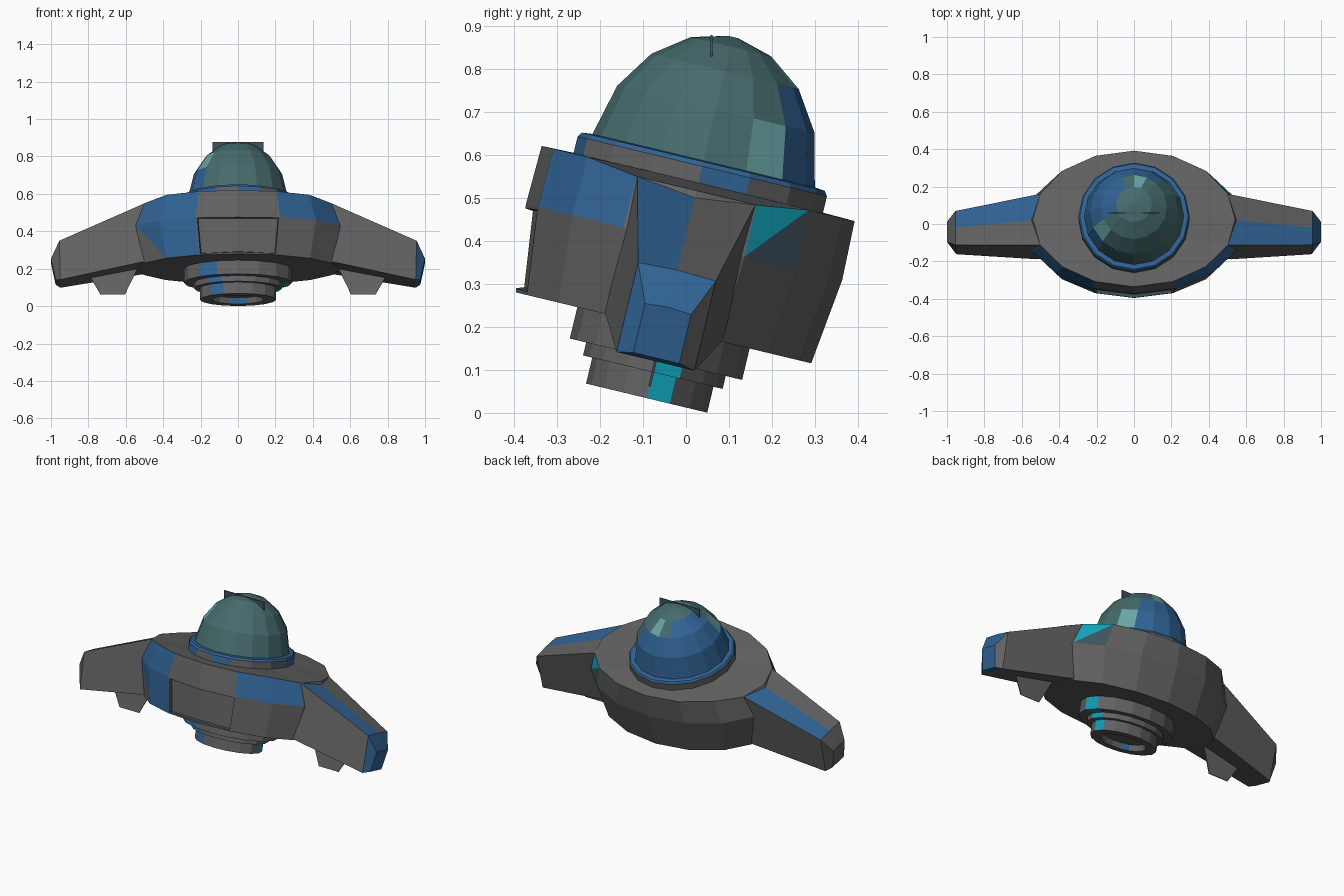
import bpy, bmesh, math
from mathutils import Matrix, Vector

if "Cube" in bpy.data.objects:
    bpy.data.objects.remove(bpy.data.objects["Cube"])

TILT = Matrix.Rotation(math.radians(-13.5), 4, 'X')   # nose-up attitude
CV = -0.097                                           # ship axis, along its own length
N = 16

COLOURS = {
    "grey": (0.122, 0.122, 0.122),
    "blue": (0.030, 0.125, 0.300),
    "glass_teal": (0.061, 0.145, 0.150),
    "pale_teal": (0.14, 0.38, 0.38),
    "cyan": (0.005, 0.36, 0.48),
    "slate": (0.048, 0.085, 0.115),
}
NAMES = list(COLOURS)
MATS = []
for name, c in COLOURS.items():
    m = bpy.data.materials.new(name)
    m.diffuse_color = (*c, 1)
    m.use_nodes = True
    m.node_tree.nodes["Principled BSDF"].inputs["Base Color"].default_value = m.diffuse_color
    MATS.append(m)


def finish(name, bm, tilt=True):
    bmesh.ops.recalc_face_normals(bm, faces=bm.faces[:])
    if tilt:
        bmesh.ops.transform(bm, matrix=TILT, verts=bm.verts[:])
    me = bpy.data.meshes.new(name)
    bm.to_mesh(me)
    bm.free()
    for m in MATS:
        me.materials.append(m)
    ob = bpy.data.objects.new(name, me)
    bpy.context.collection.objects.link(ob)
    return ob


def ellipse(a, b, w):
    """One ring of points around the ship axis."""
    return [Vector((a * math.cos(2 * math.pi * i / N),
                    CV + b * math.sin(2 * math.pi * i / N), w)) for i in range(N)]


def loft(rings, colour, splits=None, caps=("grey", "grey")):
    """Skin rings; colour(row, col) picks each face, splits holds two-colour quads."""
    bm = bmesh.new()
    vs = [[bm.verts.new(p) for p in r] for r in rings]
    n = len(rings[0])
    grid = {}

    def add(pts, col):
        f = bm.faces.new(pts)
        f.material_index = NAMES.index(col)
        return f
    for r in range(len(vs) - 1):
        for i in range(n):
            j = (i + 1) % n
            a, b, c, d = vs[r][i], vs[r][j], vs[r + 1][j], vs[r + 1][i]
            if splits and (r, i) in splits:
                up, low, flip = splits[(r, i)]
                add((b, c, d) if flip else (a, c, d), up)
                add((a, b, d) if flip else (a, b, c), low)
            else:
                grid[r, i] = add((a, b, c, d), colour(r, i))
    if caps[0]:
        add(vs[0][::-1], caps[0])
    if caps[1]:
        add(vs[-1], caps[1])
    bmesh.ops.recalc_face_normals(bm, faces=bm.faces[:])
    return bm, grid


# Hull: faceted elliptical body with a recessed front panel
def hull_colour(r, i):
    blue = (r == 1 and i in (9, 10, 13, 14)) or (r == 0 and i == 10)
    return "blue" if blue else "grey"


rings = [ellipse(0.545, 0.353, 0.18), ellipse(0.59, 0.378, 0.385),
         ellipse(0.541, 0.374, 0.525), ellipse(0.29, 0.29, 0.527)]
for p in rings[2]:
    if abs(p.x) > 0.45:
        p.z = 0.508
bm, grid = loft(rings, hull_colour,
                {(1, 1): ("cyan", "slate", False), (0, 9): ("blue", "grey", True)})
panel = [grid[0, 11], grid[0, 12]]
rim = bmesh.ops.inset_region(bm, faces=panel, thickness=0.010, depth=0.0)["faces"]
wall = bmesh.ops.inset_region(bm, faces=panel, thickness=0.004, depth=-0.018)["faces"]
for f in wall:
    f.material_index = NAMES.index("slate")
finish("hull", bm)

# Collar under the canopy
bm, _ = loft([ellipse(0.298, 0.298, 0.520), ellipse(0.298, 0.298, 0.566),
              ellipse(0.290, 0.290, 0.577), ellipse(0.262, 0.262, 0.580)],
             lambda r, i: "blue" if r or i in (0, 9, 10, 12) else "grey",
             caps=("grey", "blue"))
finish("collar", bm)


# Canopy dome with painted facets
def dome_colour(r, i):
    if (r, i) in ((0, 1), (2, 3), (1, 9)):
        return "pale_teal"
    if (r < 2 and 2 <= i <= 9) or (r == 2 and 5 <= i <= 8):
        return "blue"
    return "glass_teal"


profile = [(0.266, 0.578), (0.236, 0.702), (0.176, 0.793), (0.096, 0.852), (0.012, 0.875)]
bm, _ = loft([ellipse(r, r, w) for r, w in profile], dome_colour,
             caps=("glass_teal", "glass_teal"))
finish("canopy_dome", bm)

# Stepped engine base with a hollow nozzle
base = [(0.290, 0.19), (0.290, 0.105), (0.235, 0.105), (0.235, 0.074),
        (0.204, 0.074), (0.204, 0.012), (0.140, 0.012), (0.130, 0.045)]


def base_colour(r, i):
    if r < 5:
        return {0: "cyan", 10: "blue"}.get(i, "grey")
    return "blue" if r == 6 and i in (3, 4, 10) else "grey"


bm, _ = loft([ellipse(a, a * 0.71, w) for a, w in base], base_colour)
finish("engine_base", bm)


# Wings: five-sided sections from inside the hull to a bevelled tip
def section(s, x_low, x_top, half, low, top, ridge=0.0):
    xm = s * x_top
    return [Vector(p) for p in (
        (s * x_low, CV - half, low), (xm, CV - half, top), (xm, CV, top + ridge),
        (xm, CV + half, top), (s * x_low, CV + half, low))]


def wing_colour(s):
    def pick(r, i):
        if s > 0:
            blue = (i == 1) or (r == 2 and i != 3)
        else:
            blue = i == 2 and r < 2
        return "blue" if blue else "grey"
    return pick


for s, side in ((1, "right"), (-1, "left")):
    bm, _ = loft([section(s, 0.40, 0.40, 0.139, 0.19, 0.50),
                  section(s, 0.52, 0.50, 0.141, 0.184, 0.508, 0.003),
                  section(s, 0.95, 0.955, 0.093, 0.10, 0.314, 0.004),
                  section(s, 0.975, 1.0, 0.055, 0.108, 0.225, 0.004)],
                 wing_colour(s), caps=("grey", "blue" if s > 0 else "grey"))
    finish(side + "_wing", bm)

    # Thin landing fin below the wing
    outline = [(0.53, 0.20), (0.80, 0.155), (0.735, 0.04), (0.605, 0.04)]
    bm, _ = loft([[Vector((s * x, CV + t, w)) for x, w in outline] for t in (-0.003, 0.003)],
                 lambda r, i: "grey")
    finish(side + "_landing_fin", bm)

# Thin plate crossing the top of the canopy
plate = [(-0.135, 0.828), (0.135, 0.828), (0.135, 0.878), (-0.135, 0.878)]
bm, _ = loft([[Vector((x, y, z)) for x, z in plate] for y in (0.057, 0.062)],
             lambda r, i: "slate", caps=("slate", "slate"))
finish("canopy_plate", bm, tilt=False)
